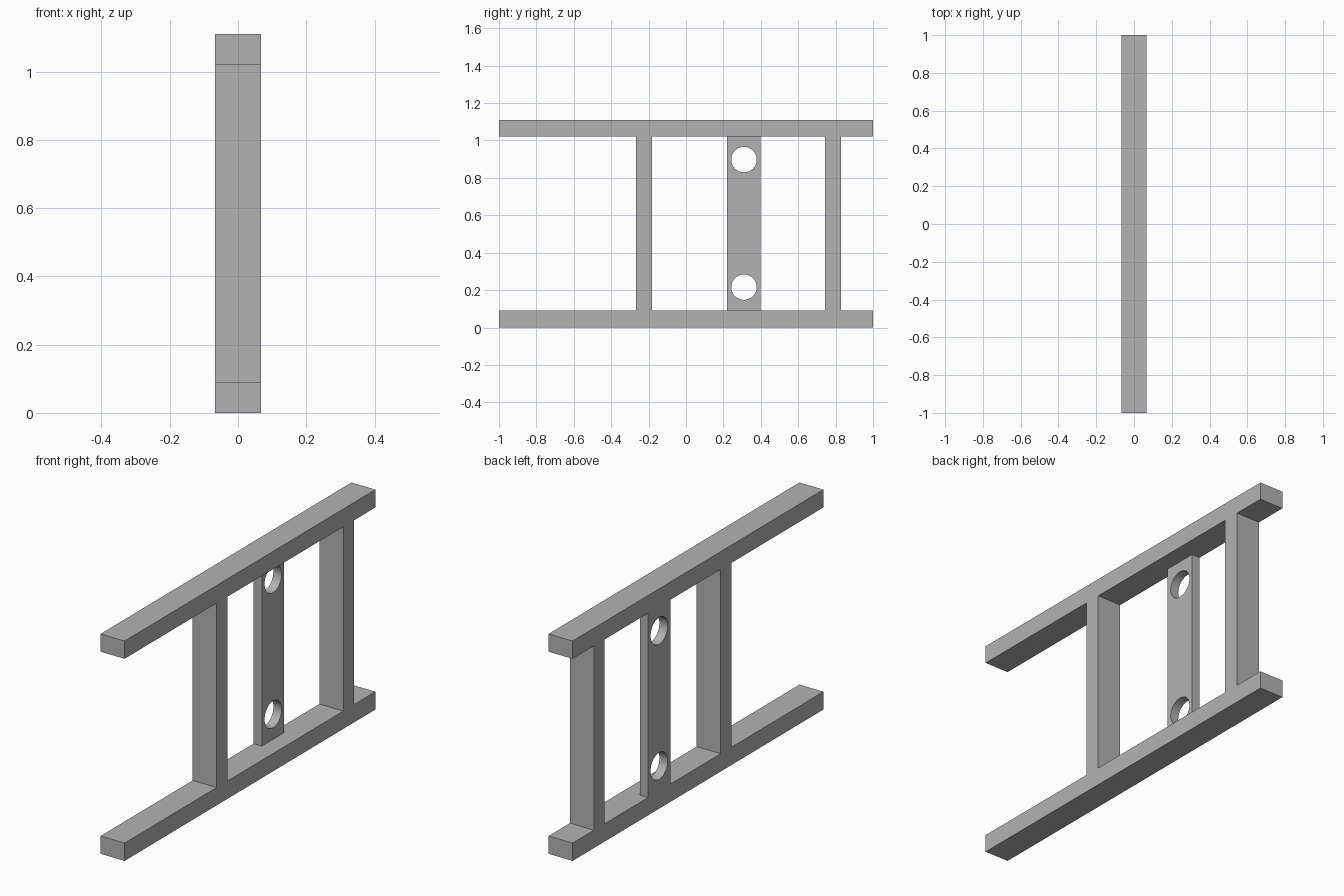
import bpy
import bmesh
from math import pi
from mathutils import Matrix, Vector

if "Cube" in bpy.data.objects:
    bpy.data.objects.remove(bpy.data.objects["Cube"], do_unlink=True)

grey = bpy.data.materials.new("plain grey")
grey.use_nodes = True
GREY = (0.45, 0.45, 0.45, 1)
grey.diffuse_color = GREY
grey.node_tree.nodes["Principled BSDF"].inputs["Base Color"].default_value = GREY

HALF_WIDTH = 0.067
HEIGHT, RAIL = 1.11, 0.09
INNER = (RAIL, HEIGHT - RAIL)


def add_object(name, bm):
    mesh = bpy.data.meshes.new(name)
    bm.to_mesh(mesh)
    bm.free()
    mesh.materials.append(grey)
    obj = bpy.data.objects.new(name, mesh)
    bpy.context.collection.objects.link(obj)
    return obj


def box(name, xs, ys, zs):
    lo, hi = (Vector(c) for c in zip(xs, ys, zs))
    bm = bmesh.new()
    matrix = Matrix.Translation((lo + hi) / 2) @ Matrix.Diagonal((*(hi - lo), 1))
    bmesh.ops.create_cube(bm, size=1, matrix=matrix)
    return add_object(name, bm)


full = (-HALF_WIDTH, HALF_WIDTH)

# Long rails
box("bottom_rail", full, (-1, 1), (0, RAIL))
box("top_rail", full, (-1, 1), (HEIGHT - RAIL, HEIGHT))

# Uprights between the rails
box("front_upright", full, (-0.266, -0.181), INNER)
box("back_upright", full, (0.744, 0.83), INNER)

# Thin mounting plate, flush with the -x side
plate = box("mounting_plate", (-HALF_WIDTH, -0.021), (0.22, 0.398), INNER)

# Round holes through the plate
bm = bmesh.new()
for z in (0.216, 0.898):
    matrix = Matrix.Translation((-0.04, 0.31, z)) @ Matrix.Rotation(pi / 2, 4, "Y")
    bmesh.ops.create_cone(bm, cap_ends=True, segments=48, radius1=0.068,
                          radius2=0.068, depth=0.2, matrix=matrix)
cutter = add_object("hole_cutter", bm)
cutter.hide_render = True
cutter.hide_viewport = True
cutter.display_type = "WIRE"

cut = plate.modifiers.new("holes", "BOOLEAN")
cut.operation = "DIFFERENCE"
cut.solver = "EXACT"
cut.object = cutter

# Apply the cut, remove the cutter and smooth only the hole walls
bpy.context.view_layer.update()
evaluated = plate.evaluated_get(bpy.context.evaluated_depsgraph_get())
plate.data = bpy.data.meshes.new_from_object(evaluated)
plate.modifiers.clear()
bpy.data.objects.remove(cutter, do_unlink=True)
bpy.ops.object.select_all(action="DESELECT")
plate.select_set(True)
bpy.context.view_layer.objects.active = plate
bpy.ops.object.shade_smooth_by_angle(angle=pi / 6)
